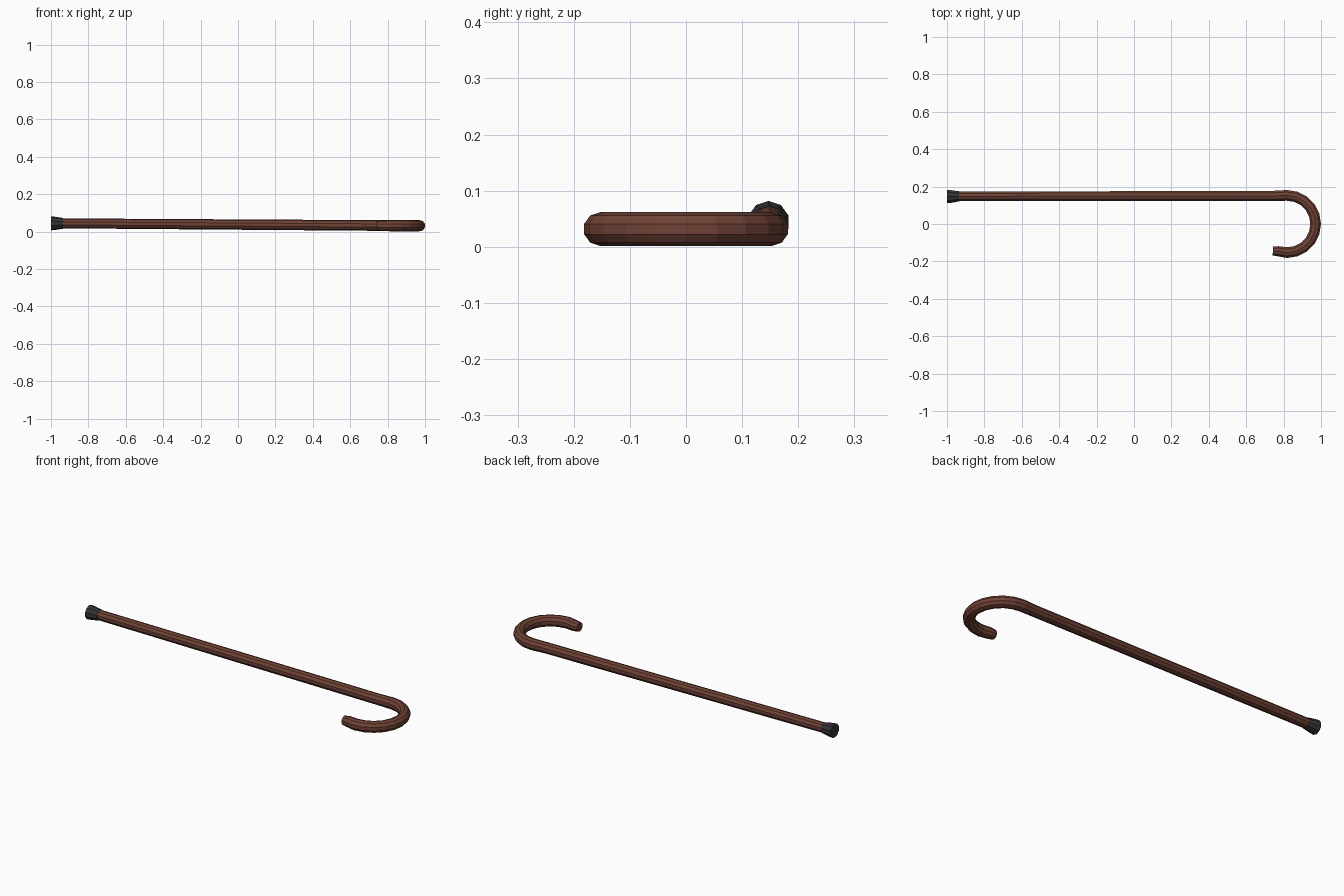
import bpy, bmesh, math
from mathutils import Vector

if "Cube" in bpy.data.objects:
    bpy.data.objects.remove(bpy.data.objects["Cube"])

SIDES = 10


def material(name, rgb):
    m = bpy.data.materials.new(name)
    m.diffuse_color = (*rgb, 1)
    m.use_nodes = True
    m.node_tree.nodes["Principled BSDF"].inputs["Base Color"].default_value = m.diffuse_color
    return m


def tube(name, stations, mat):
    """Sweep a ten-sided ring along (x, y, z, radius) stations, capped at both ends."""
    pts = [Vector(s[:3]) for s in stations]
    bm = bmesh.new()
    rings = []
    for i, s in enumerate(stations):
        before = pts[i] - pts[i - 1] if i else Vector()
        after = pts[i + 1] - pts[i] if i < len(pts) - 1 else Vector()
        t = (before.normalized() + after.normalized()).normalized()
        side = Vector((0, 0, 1)).cross(t).normalized()
        up = t.cross(side)
        ring = []
        for k in range(SIDES):
            a = math.tau * k / SIDES + math.pi / 2
            ring.append(bm.verts.new(pts[i] + s[3] * (side * math.cos(a) + up * math.sin(a))))
        rings.append(ring)
    for a, b in zip(rings, rings[1:]):
        for k in range(SIDES):
            n = (k + 1) % SIDES
            bm.faces.new((a[k], a[n], b[n], b[k]))
    bm.faces.new(rings[0])
    bm.faces.new(rings[-1])
    bmesh.ops.recalc_face_normals(bm, faces=bm.faces)
    mesh = bpy.data.meshes.new(name)
    bm.to_mesh(mesh)
    bm.free()
    mesh.materials.append(mat)
    obj = bpy.data.objects.new(name, mesh)
    bpy.context.collection.objects.link(obj)
    return obj


wood = material("brown wood", (0.16, 0.055, 0.037))
rubber = material("black rubber", (0.035, 0.033, 0.037))

# Shaft and crook: one gently tilted straight run, then an arc in 18 degree steps
CX, R = 0.818, 0.153
path = [(-0.95, 0.148, 0.044, 0.0265), (0.74, 0.150, 0.0325, 0.0285)]
for i in range(12):
    a = math.radians(90 - 18 * i)
    path.append((CX + R * math.cos(a), R * math.sin(a), 0.0315, 0.0300))
path[-1] = (*path[-1][:3], 0.0285)
path.append((0.742, -0.145, 0.0315, 0.0245))
tube("shaft_and_crook", path, wood)

# Flared rubber foot
tube("rubber_foot", [(-1.0, 0.147, 0.044, 0.0375),
                     (-0.975, 0.147, 0.044, 0.0350),
                     (-0.935, 0.148, 0.0438, 0.0285)], rubber)
